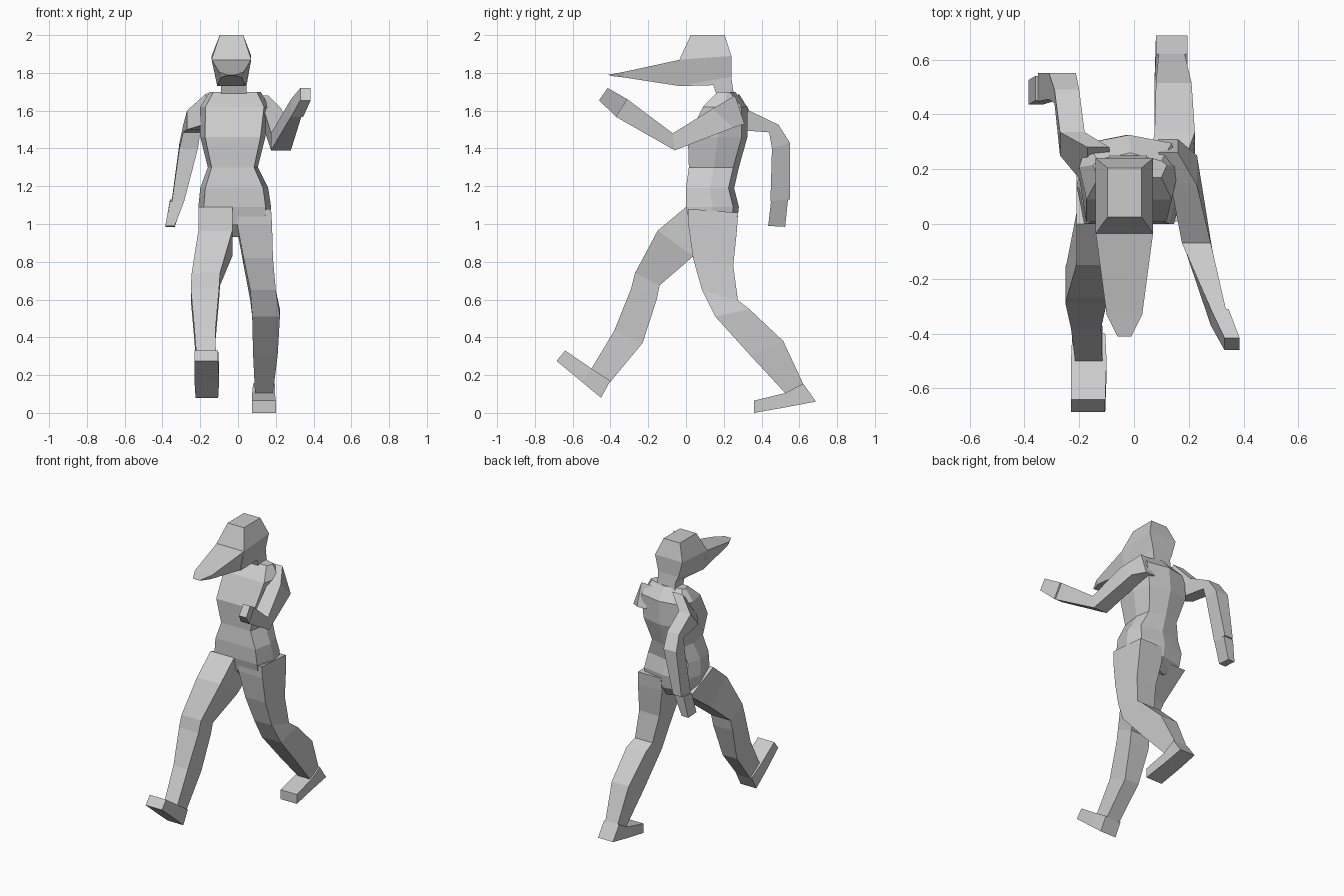
import bpy, bmesh


def mesh_from_rings(name, rings):
    """Skin a list of equal-sized point rings and cap both ends."""
    bm = bmesh.new()
    loops = [[bm.verts.new(p) for p in ring] for ring in rings]
    n = len(loops[0])
    for a, b in zip(loops, loops[1:]):
        for i in range(n):
            j = (i + 1) % n
            bm.faces.new((a[i], a[j], b[j], b[i]))
    bm.faces.new(loops[0])
    bm.faces.new(loops[-1])
    bmesh.ops.recalc_face_normals(bm, faces=bm.faces)
    mesh = bpy.data.meshes.new(name)
    bm.to_mesh(mesh)
    bm.free()
    obj = bpy.data.objects.new(name, mesh)
    bpy.context.collection.objects.link(obj)
    return obj


def limb(name, sections):
    """Four-sided limb: side-view points (y, z) of both edges, x range, inset of second edge."""
    rings = []
    for (y0, z0), (y1, z1), xa, xb, *inset in sections:
        d = inset[0] if inset else 0
        rings.append([(xa, y0, z0), (xb, y0, z0), (xb - d, y1, z1), (xa + d, y1, z1)])
    return mesh_from_rings(name, rings)


def torso_ring(z, yf, yb, xa, xb):
    c, w, m = (xa + xb) / 2, (xb - xa) / 2, (yf + yb) / 2
    return [(c - w * .85, yf, z), (c + w * .85, yf, z), (xb, m, z),
            (c + w * .85, yb - .03, z), (c, yb, z), (c - w * .85, yb - .03, z), (xa, m, z)]


# Torso and pelvis
mesh_from_rings("torso", [torso_ring(*r) for r in [
    (.93, .08, .22, -.10, .08),
    (1.00, .02, .27, -.20, .17),
    (1.09, .00, .28, -.21, .175),
    (1.19, .00, .255, -.20, .16),
    (1.30, .015, .28, -.16, .105),
    (1.46, .01, .325, -.20, .145),
    (1.62, .09, .325, -.20, .165),
    (1.70, .17, .26, -.15, .12)]])

# Neck and head
limb("head", [
    ((.17, 1.66), (.255, 1.67), -.09, .045),
    ((.145, 1.735), (.245, 1.74), -.09, .045),
    ((-.035, 1.73), (.24, 1.78), -.11, .045),
    ((-.035, 1.87), (.24, 1.89), -.14, .07),
    ((.025, 2.0), (.205, 2.0), -.097, .028)])

# Long pointed face
limb("beak", [
    ((-.03, 1.87), (-.03, 1.73), -.14, .07, .03),
    ((-.33, 1.805), (-.33, 1.776), -.10, .03, .01),
    ((-.41, 1.79), (-.40, 1.784), -.06, -.01)])

# Forward leg
limb("front_leg", [
    ((.00, 1.09), (.25, .98), -.21, -.03),
    ((-.15, .965), (.04, .83), -.21, -.03),
    ((-.27, .74), (-.14, .675), -.245, -.095),
    ((-.29, .66), (-.155, .60), -.25, -.10),
    ((-.38, .435), (-.23, .37), -.23, -.12),
    ((-.50, .235), (-.40, .165), -.215, -.115)])
limb("front_foot", [
    ((-.64, .33), (-.685, .275), -.23, -.105),
    ((-.50, .235), (-.55, .163), -.23, -.10),
    ((-.40, .17), (-.45, .08), -.225, -.105)])

# Trailing leg
limb("back_leg", [
    ((.01, 1.08), (.275, 1.06), .00, .175),
    ((.012, 1.00), (.27, .97), -.005, .18),
    ((.037, .82), (.25, .78), .03, .185),
    ((.085, .65), (.275, .595), .065, .20),
    ((.155, .51), (.335, .55), .075, .222),
    ((.34, .305), (.515, .38), .08, .21),
    ((.525, .105), (.62, .155), .09, .185)])
limb("back_foot", [
    ((.36, .065), (.36, .00), .075, .20),
    ((.525, .105), (.53, .03), .075, .195),
    ((.62, .155), (.688, .06), .08, .195)])

# Forward arm, bent upward
limb("front_arm", [
    ((.26, 1.68), (.31, 1.53), .09, .16),
    ((.14, 1.61), (.25, 1.51), .135, .23),
    ((-.07, 1.48), (-.06, 1.39), .175, .28),
    ((-.31, 1.66), (-.37, 1.567), .28, .335)])
limb("front_hand", [
    ((-.31, 1.66), (-.37, 1.567), .28, .345),
    ((-.415, 1.72), (-.46, 1.655), .33, .385)])

# Trailing arm, hanging behind
limb("back_arm", [
    ((.28, 1.69), (.13, 1.53), -.17, -.09),
    ((.335, 1.60), (.25, 1.50), -.27, -.18),
    ((.49, 1.525), (.44, 1.485), -.29, -.20),
    ((.55, 1.43), (.455, 1.40), -.31, -.212),
    ((.55, 1.13), (.447, 1.12), -.35, -.285)])
limb("back_hand", [
    ((.54, 1.13), (.45, 1.12), -.36, -.285),
    ((.525, .985), (.435, .99), -.385, -.335)])
